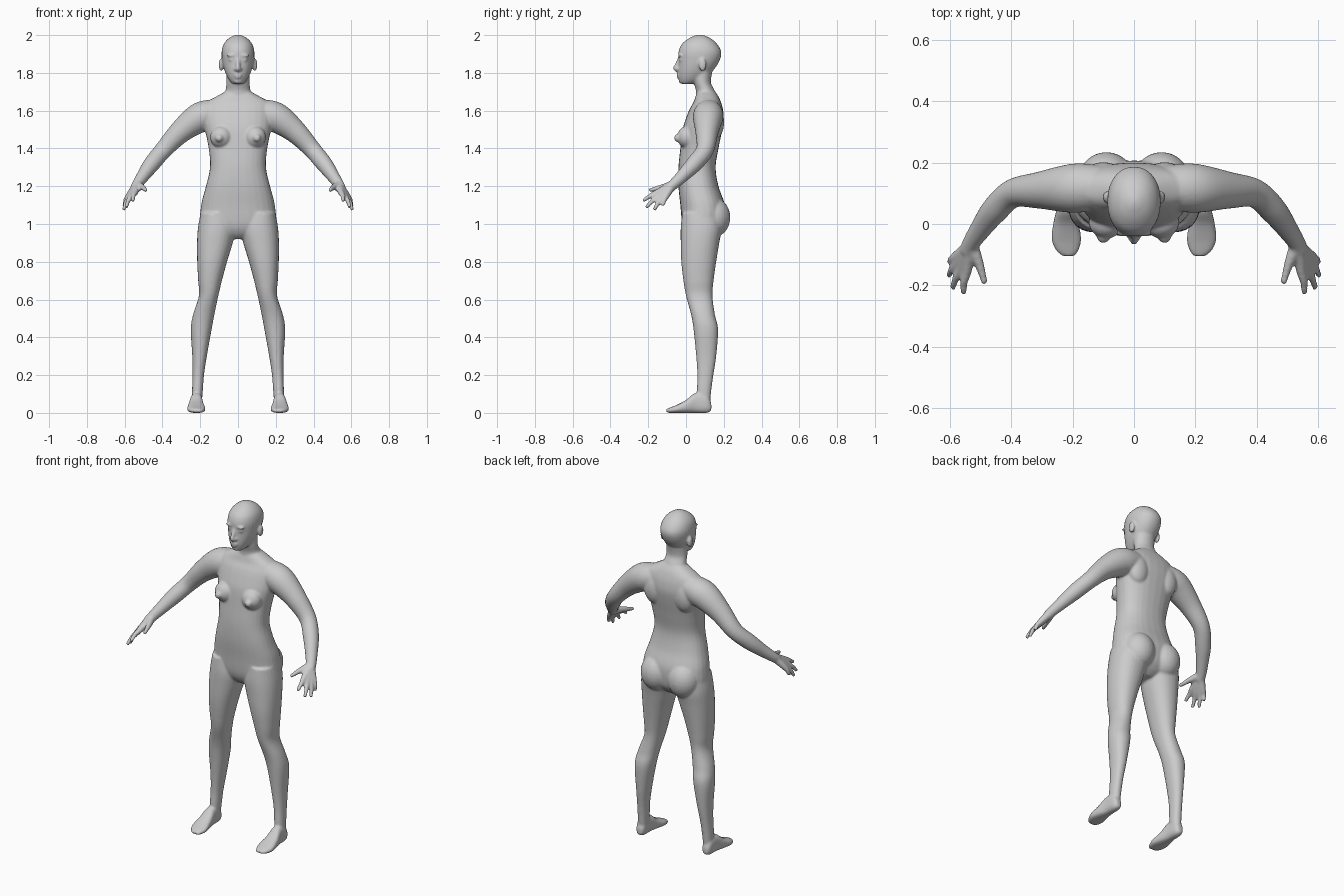
import bpy, bmesh, math
from mathutils import Vector, Matrix

bm = bmesh.new()
SIDES = 28


def spline(rows, steps=5):
    """Catmull-Rom interpolation of rows of numbers."""
    rows = [rows[0]] + list(rows) + [rows[-1]]
    out = []
    for a, b, c, d in zip(rows, rows[1:], rows[2:], rows[3:]):
        for i in range(steps):
            t = i / steps
            out.append([0.5 * (2 * q + (r - p) * t + (2 * p - 5 * q + 4 * r - s) * t * t
                               + (3 * q - p - 3 * r + s) * t ** 3)
                        for p, q, r, s in zip(a, b, c, d)])
    out.append(list(rows[-1]))
    return out


def skin(rings, mirror):
    """Closed tube through rings of points, optionally on both sides."""
    for s in ((1, -1) if mirror else (1,)):
        vs = [[bm.verts.new((p[0] * s, p[1], p[2])) for p in r] for r in rings]
        for a, b in zip(vs, vs[1:]):
            for i in range(SIDES):
                j = (i + 1) % SIDES
                bm.faces.new((a[i], a[j], b[j], b[i]))
        bm.faces.new(vs[0])
        bm.faces.new(vs[-1])


def loft(rows, axis='Z', power=2.0, mirror=False):
    """Rows are (position on axis, x min, x max, other min, other max)."""
    rings = []
    for t, x0, x1, w0, w1 in spline(rows):
        ring = []
        for i in range(SIDES):
            a = 2 * math.pi * i / SIDES
            c, s = math.cos(a), math.sin(a)
            x = (x0 + x1) / 2 + (x1 - x0) / 2 * math.copysign(abs(c) ** (2 / power), c)
            w = (w0 + w1) / 2 + (w1 - w0) / 2 * math.copysign(abs(s) ** (2 / power), s)
            ring.append((x, w, t) if axis == 'Z' else (x, t, w))
        rings.append(ring)
    skin(rings, mirror)


def tube(rows, mirror=True):
    """Rows are (x, y, z, radius) along a limb."""
    pts = spline(rows)
    rings = []
    for k, (x, y, z, r) in enumerate(pts):
        d = Vector(pts[min(k + 1, len(pts) - 1)][:3]) - Vector(pts[max(k - 1, 0)][:3])
        u = d.cross(Vector((0, 1, 0.3))).normalized()
        v = d.cross(u).normalized()
        rings.append([Vector((x, y, z)) + r * (math.cos(2 * math.pi * i / SIDES) * u
                      + math.sin(2 * math.pi * i / SIDES) * v) for i in range(SIDES)])
    skin(rings, mirror)


def blob(loc, radii, mirror=True):
    for s in ((1, -1) if mirror else (1,)):
        m = Matrix.Translation((loc[0] * s, loc[1], loc[2])) @ Matrix.Diagonal((*radii, 1))
        bmesh.ops.create_uvsphere(bm, u_segments=24, v_segments=14, radius=1, matrix=m)


# torso: z, half width, front, back
torso = [(0.92, 0.04, 0.03, 0.13), (0.95, 0.11, 0.0, 0.17), (1.0, 0.195, -0.02, 0.2),
         (1.1, 0.195, -0.03, 0.205), (1.2, 0.17, -0.04, 0.172), (1.3, 0.148, -0.04, 0.157),
         (1.4, 0.155, -0.03, 0.172), (1.5, 0.175, -0.018, 0.192), (1.56, 0.182, 0.0, 0.2),
         (1.61, 0.18, 0.02, 0.195), (1.645, 0.165, 0.04, 0.185), (1.675, 0.115, 0.05, 0.172),
         (1.70, 0.07, 0.06, 0.155)]
loft([(z, -w, w, f, b) for z, w, f, b in torso], power=2.35)
blob((0.09, 0.005, 1.46), (0.058, 0.052, 0.058))     # breasts
blob((0.1, -0.04, 1.455), (0.022, 0.023, 0.022))
blob((0.09, 0.145, 1.035), (0.092, 0.09, 0.105))     # buttocks
blob((0.1, 0.155, 1.54), (0.065, 0.047, 0.09))       # shoulder blades

# neck and head: z, half width, front, back
neck = [(1.62, 0.085, 0.06, 0.18), (1.67, 0.078, 0.053, 0.168), (1.71, 0.066, 0.052, 0.15),
        (1.75, 0.062, 0.04, 0.132), (1.81, 0.062, 0.03, 0.14)]
loft([(z, -w, w, f, b) for z, w, f, b in neck])
head = [(1.742, 0.028, -0.024, 0.03), (1.757, 0.043, -0.034, 0.075), (1.785, 0.06, -0.04, 0.115),
        (1.82, 0.074, -0.041, 0.15), (1.865, 0.084, -0.04, 0.178), (1.91, 0.087, -0.04, 0.187),
        (1.95, 0.077, -0.024, 0.167), (1.98, 0.053, 0.01, 0.135), (1.997, 0.024, 0.045, 0.1),
        (2.002, 0.006, 0.063, 0.08)]
loft([(z, -w, w, f, b) for z, w, f, b in head], power=2.15)

# face: nose, brows, eyes, lips, ears
tube([(0, -0.032, 1.882, 0.009), (0, -0.045, 1.85, 0.011), (0, -0.055, 1.824, 0.013),
      (0, -0.044, 1.814, 0.012)], mirror=False)
blob((0.012, -0.042, 1.82), (0.011, 0.013, 0.009))
blob((0.033, -0.031, 1.892), (0.026, 0.011, 0.008))
blob((0.034, -0.026, 1.87), (0.016, 0.013, 0.008))
blob((0, -0.037, 1.791), (0.025, 0.013, 0.007), False)
blob((0, -0.036, 1.777), (0.021, 0.013, 0.007), False)
blob((0, -0.027, 1.756), (0.021, 0.012, 0.012), False)
blob((0.09, 0.088, 1.842), (0.012, 0.02, 0.034))

# arms
tube([(0.1, 0.12, 1.59, 0.07), (0.17, 0.118, 1.575, 0.08), (0.225, 0.115, 1.55, 0.077),
      (0.31, 0.11, 1.483, 0.06), (0.395, 0.1, 1.392, 0.047), (0.455, 0.045, 1.32, 0.044),
      (0.5, -0.015, 1.258, 0.035), (0.53, -0.06, 1.215, 0.029), (0.545, -0.09, 1.19, 0.026)])

# hands: knuckle and fingertip of each finger
fingers = [((0.545, -0.15, 1.168), (0.556, -0.228, 1.122)),
           ((0.562, -0.144, 1.152), (0.592, -0.21, 1.087)),
           ((0.575, -0.128, 1.143), (0.604, -0.168, 1.074)),
           ((0.58, -0.106, 1.146), (0.602, -0.124, 1.096))]
for knuckle, tip in fingers:
    mid = (Vector(knuckle) + Vector(tip)) / 2 + Vector((0.004, 0, 0.004))
    tube([(0.537, -0.075, 1.203, 0.024), (*knuckle, 0.017), (*mid, 0.0125), (*tip, 0.0095)])
tube([(0.53, -0.075, 1.205, 0.024), (0.507, -0.125, 1.195, 0.016), (0.487, -0.195, 1.178, 0.01)])

# legs: z, inner x, outer x, front, back
loft([(0.03, 0.193, 0.243, 0.06, 0.125), (0.12, 0.186, 0.243, 0.058, 0.134),
      (0.2, 0.18, 0.241, 0.06, 0.145), (0.3, 0.165, 0.242, 0.054, 0.16),
      (0.44, 0.14, 0.25, 0.04, 0.17), (0.52, 0.125, 0.238, 0.027, 0.153),
      (0.62, 0.104, 0.207, 0.0, 0.14), (0.7, 0.085, 0.211, -0.014, 0.146),
      (0.8, 0.058, 0.216, -0.025, 0.16), (0.9, 0.028, 0.217, -0.028, 0.176),
      (0.98, 0.012, 0.212, -0.028, 0.19), (1.06, 0.03, 0.198, -0.02, 0.18)],
     power=2.2, mirror=True)

# feet: y, inner x, outer x, bottom, top
loft([(0.134, 0.203, 0.237, 0.012, 0.05), (0.11, 0.192, 0.248, 0.0, 0.095),
      (0.05, 0.188, 0.253, 0.0, 0.105), (0.0, 0.18, 0.264, 0.0, 0.068),
      (-0.05, 0.172, 0.269, 0.0, 0.042), (-0.085, 0.18, 0.256, 0.0, 0.028),
      (-0.104, 0.192, 0.236, 0.003, 0.02)], axis='Y', power=2.6, mirror=True)

# one continuous skin
bmesh.ops.recalc_face_normals(bm, faces=bm.faces)
mesh = bpy.data.meshes.new("body")
bm.to_mesh(mesh)
bm.free()
body = bpy.data.objects.new("body", mesh)
bpy.context.collection.objects.link(body)
grey = bpy.data.materials.new("grey skin")
grey.diffuse_color = (0.6, 0.6, 0.6, 1)
mesh.materials.append(grey)
fuse = body.modifiers.new("fuse", 'REMESH')
fuse.mode = 'VOXEL'
fuse.voxel_size = 0.0065
fuse.use_smooth_shade = True
soften = body.modifiers.new("soften", 'SMOOTH')
soften.factor = 0.5
soften.iterations = 5
